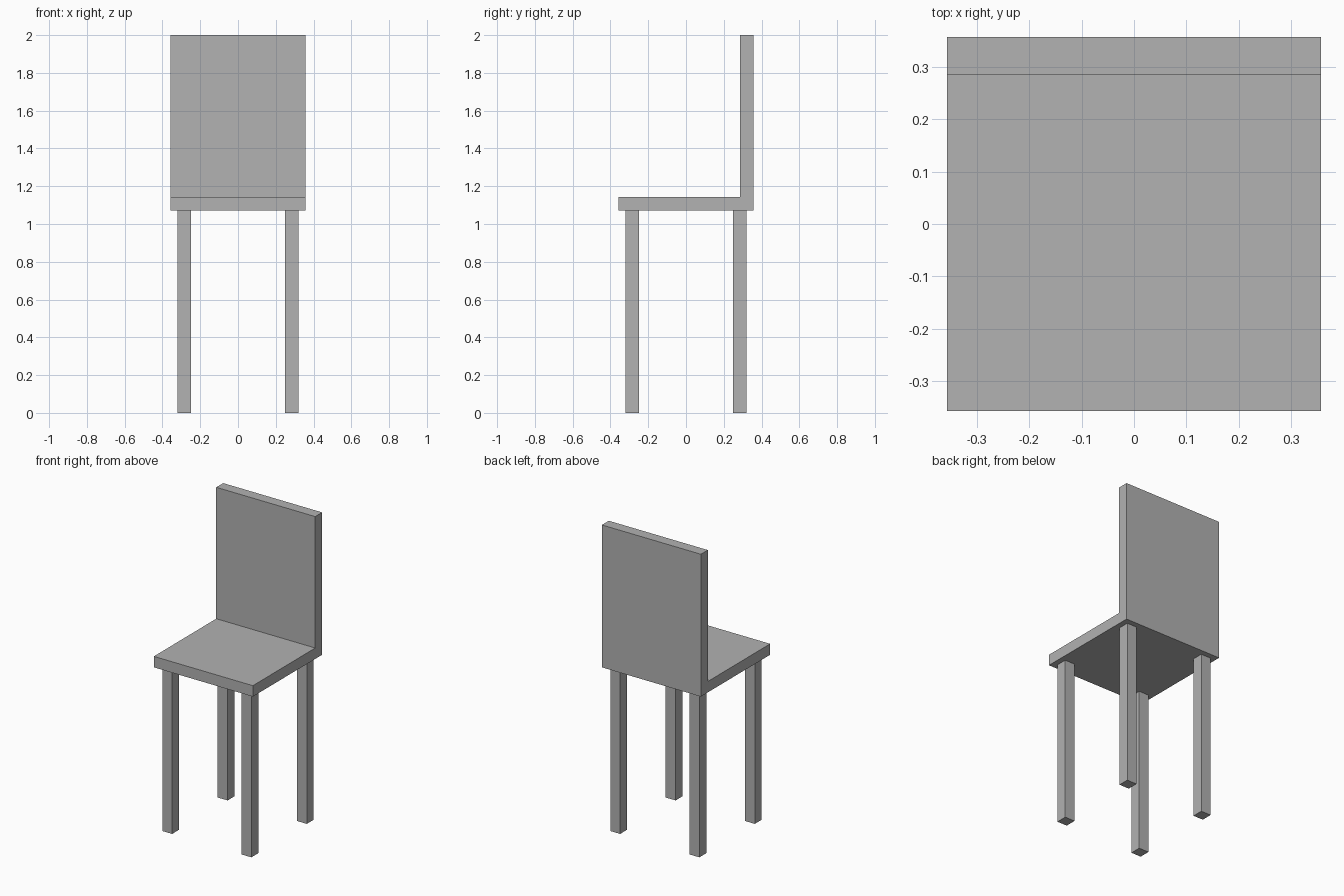
import bpy
import bmesh
from mathutils import Vector

cube = bpy.data.objects.get("Cube")
if cube:
    bpy.data.objects.remove(cube, do_unlink=True)

U = 2 / 28           # board thickness, the module of the whole chair
HALF = 5 * U         # half the seat width
LEG_TOP = 15 * U
SEAT_TOP = 16 * U
TOP = 28 * U

grey = bpy.data.materials.new("grey")
grey.use_nodes = True
colour = (0.445, 0.445, 0.445, 1)
grey.diffuse_color = colour
grey.node_tree.nodes["Principled BSDF"].inputs["Base Color"].default_value = colour


def extrude_profile(name, points, direction):
    """Solid made by extruding a flat outline along a direction."""
    bm = bmesh.new()
    face = bm.faces.new([bm.verts.new(p) for p in points])
    result = bmesh.ops.extrude_face_region(bm, geom=[face], use_keep_orig=True)
    moved = [v for v in result["geom"] if isinstance(v, bmesh.types.BMVert)]
    bmesh.ops.translate(bm, verts=moved, vec=Vector(direction))
    bmesh.ops.recalc_face_normals(bm, faces=bm.faces)
    mesh = bpy.data.meshes.new(name)
    bm.to_mesh(mesh)
    bm.free()
    mesh.materials.append(grey)
    obj = bpy.data.objects.new(name, mesh)
    bpy.context.collection.objects.link(obj)
    return obj


# Seat and backrest: one L-shaped side outline across the full width
outline = [(-HALF, LEG_TOP), (HALF, LEG_TOP), (HALF, TOP),
           (HALF - U, TOP), (HALF - U, SEAT_TOP), (-HALF, SEAT_TOP)]
extrude_profile("seat_and_back", [(-HALF, y, z) for y, z in outline], (2 * HALF, 0, 0))

# Four square legs, set in from the seat edges
corners = [(-1, -1), (1, -1), (1, 1), (-1, 1)]
for depth, sy in (("front", -1), ("back", 1)):
    for side, sx in (("right", -1), ("left", 1)):
        square = [(4 * U * sx + U / 2 * cx, 4 * U * sy + U / 2 * cy, 0) for cx, cy in corners]
        extrude_profile(f"{depth}_{side}_leg", square, (0, 0, LEG_TOP))
